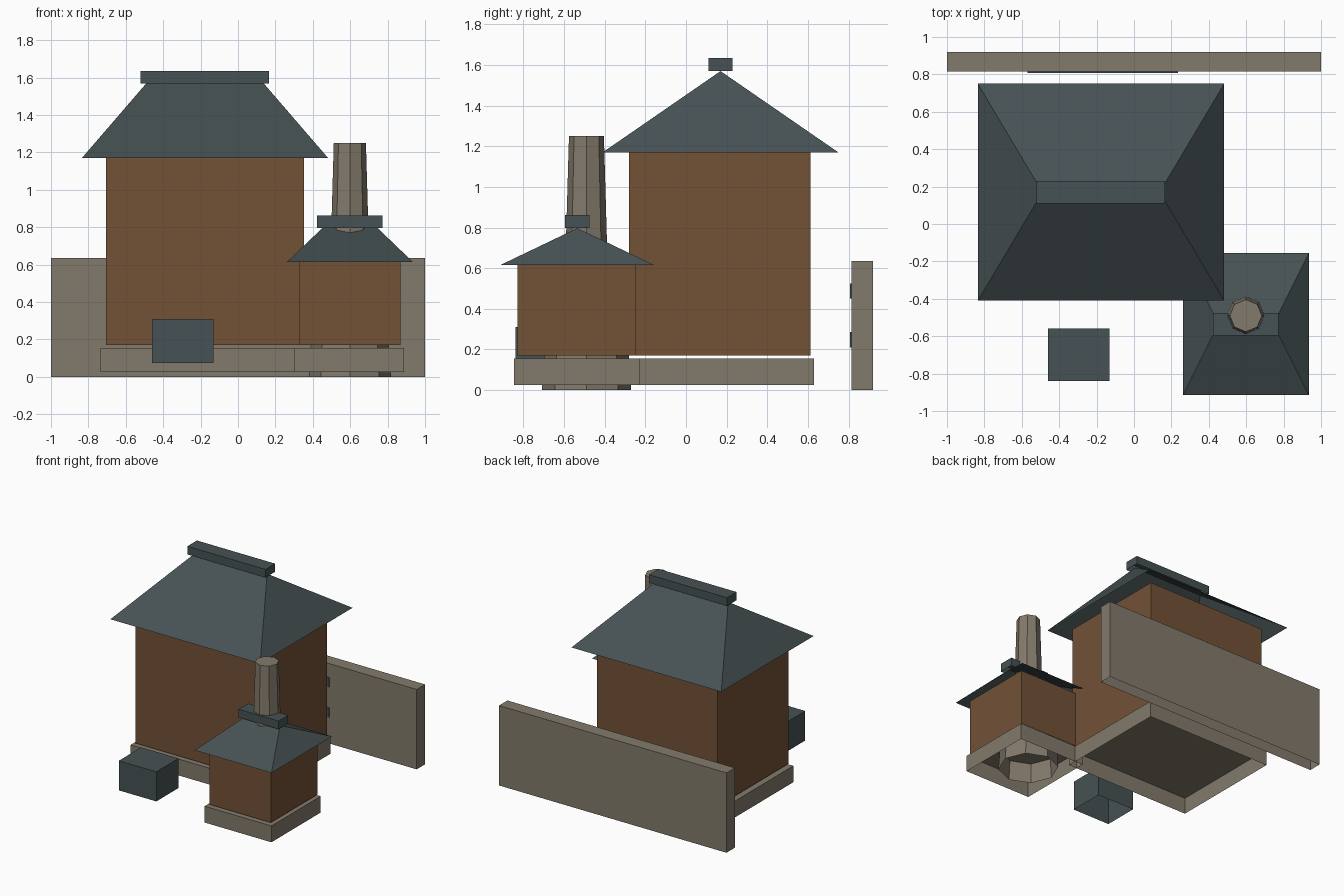
import bpy, bmesh, math

if "Cube" in bpy.data.objects:
    bpy.data.objects.remove(bpy.data.objects["Cube"])


def material(name, rgb):
    m = bpy.data.materials.new(name)
    m.diffuse_color = (*rgb, 1)
    m.use_nodes = True
    m.node_tree.nodes["Principled BSDF"].inputs["Base Color"].default_value = m.diffuse_color
    return m


SLATE = material("slate", (0.062, 0.083, 0.087))
STONE = material("stone", (0.225, 0.195, 0.148))
TIMBER = material("timber", (0.17, 0.085, 0.037))


def finish(bm, name, mat):
    bmesh.ops.recalc_face_normals(bm, faces=bm.faces)
    # open shells: make sure normals point away from the middle
    mid = sum((v.co for v in bm.verts), bm.verts[:][0].co * 0) / len(bm.verts)
    if sum(f.normal.dot(f.calc_center_median() - mid) for f in bm.faces) < 0:
        bmesh.ops.reverse_faces(bm, faces=bm.faces)
    mesh = bpy.data.meshes.new(name)
    bm.to_mesh(mesh)
    bm.free()
    mesh.materials.append(mat)
    obj = bpy.data.objects.new(name, mesh)
    bpy.context.collection.objects.link(obj)
    return obj


def box(name, mat, x, y, z):
    """Box between limits, open underneath."""
    bm = bmesh.new()
    bmesh.ops.create_cube(bm, size=1)
    for v in bm.verts:
        v.co = [lim[0] if c < 0 else lim[1] for c, lim in zip(v.co, (x, y, z))]
    bm.normal_update()
    floor = [f for f in bm.faces if f.normal.z < -0.9]
    bmesh.ops.delete(bm, geom=floor, context='FACES_ONLY')
    return finish(bm, name, mat)


def hip_roof(name, x, y, z, ridge):
    """Hipped roof shell rising from the eaves to a ridge along x."""
    bm = bmesh.new()
    ym = sum(y) / 2
    a, b, c, d = [bm.verts.new((px, py, z[0])) for px, py in
                  ((x[0], y[0]), (x[1], y[0]), (x[1], y[1]), (x[0], y[1]))]
    e, f = [bm.verts.new((px, ym, z[1])) for px in ridge]
    for face in ((a, b, f, e), (b, c, f), (c, d, e, f), (d, a, e)):
        bm.faces.new(face)
    return finish(bm, name, SLATE)


def house(name, x, y, z_eave, roof_x, roof_y, z_ridge, ridge, cap_x, z_cap):
    lip = 0.017
    box(name + "_foundation", STONE, (x[0] - lip * 1.8, x[1] + lip),
        (y[0] - lip, y[1] + lip), (0.025, 0.155))
    box(name + "_walls", TIMBER, x, y, (0.17, z_eave))
    hip_roof(name + "_roof", roof_x, roof_y, (z_eave, z_ridge), ridge)
    ym = sum(roof_y) / 2
    box(name + "_ridge_cap", SLATE, cap_x, (ym - 0.06, ym + 0.06), (z_ridge, z_cap))


house("main_house", (-0.705, 0.353), (-0.28, 0.613), 1.17,
      (-0.835, 0.482), (-0.41, 0.75), 1.57, (-0.49, 0.137), (-0.522, 0.165), 1.635)
house("small_house", (0.33, 0.87), (-0.83, -0.245), 0.615,
      (0.262, 0.935), (-0.915, -0.155), 0.797, (0.452, 0.745), (0.423, 0.773), 0.862)

# Chimney: octagonal rings from the wide foot to the top
bm = bmesh.new()
rings = []
for r, z in ((0.22, 0), (0.20, 0.3), (0.11, 0.42), (0.086, 1.25)):
    rings.append([bm.verts.new((0.598 + r * math.cos(k * math.pi / 4),
                                -0.49 + r * math.sin(k * math.pi / 4), z)) for k in range(8)])
for lo, hi in zip(rings, rings[1:]):
    for k in range(8):
        bm.faces.new((lo[k], lo[(k + 1) % 8], hi[(k + 1) % 8], hi[k]))
bm.faces.new(rings[-1])
finish(bm, "chimney", STONE)

# Crate in the yard and the wall behind, with two flat rails on it
box("crate", SLATE, (-0.46, -0.13), (-0.84, -0.56), (0.075, 0.31))
box("back_wall", STONE, (-1, 1), (0.815, 0.92), (0, 0.635))
for n, z in enumerate((0.21, 0.45)):
    box(f"wall_rail_{n + 1}", SLATE, (-0.57, 0.235), (0.807, 0.815), (z, z + 0.075))
